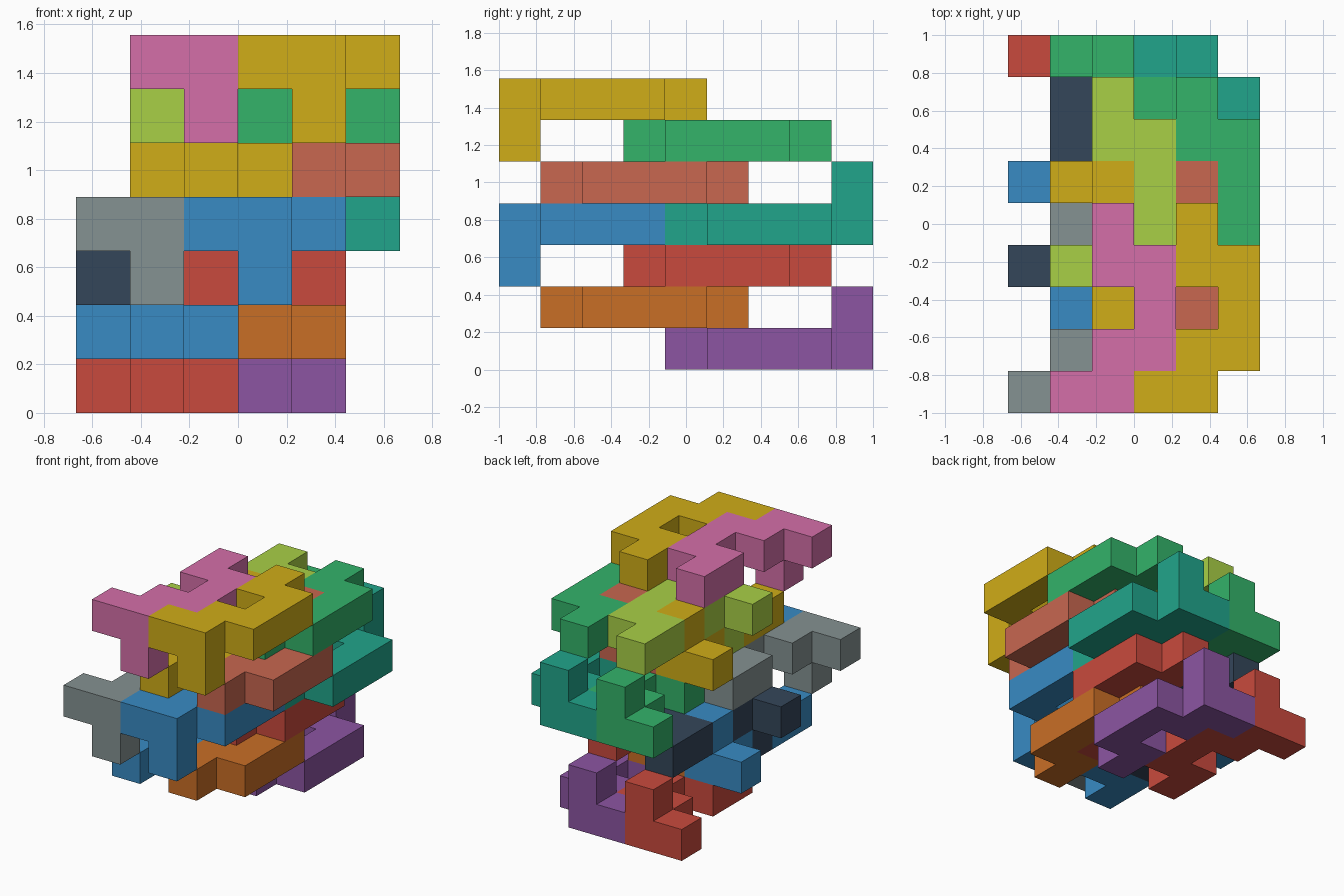
import bpy, bmesh
from math import pi
from mathutils import Matrix, Vector

if "Cube" in bpy.data.objects:
    bpy.data.objects.remove(bpy.data.objects["Cube"])

U = 2 / 9  # size of one cube cell

# One interlocking piece: a flat winding path of cells plus a hook one layer below
CELLS = [(0, 0, 0), (1, 0, 0), (1, 1, 0), (2, 1, 0), (2, 2, 0),
         (2, 3, 0), (1, 3, 0), (1, 4, 0), (1, 0, -1)]


def rgb(code):
    """Hex colour to linear values."""
    parts = [int(code[i:i + 2], 16) / 255 for i in (0, 2, 4)]
    return [c / 12.92 if c <= 0.04045 else ((c + 0.055) / 1.055) ** 2.4 for c in parts] + [1]


def piece_mesh(name):
    """Outer skin of the joined cells, merged into large flat faces."""
    bm = bmesh.new()
    for cell in CELLS:
        for axis in range(3):
            for sign in (-1, 1):
                n = Vector((0, 0, 0))
                n[axis] = sign
                if tuple(int(a + b) for a, b in zip(cell, n)) in CELLS:
                    continue
                s = Vector((0, 0, 0))
                s[(axis + 1) % 3] = 1
                t = n.cross(s)
                c = Vector(cell) + n / 2
                corners = [c + (a * s + b * t) / 2 for a, b in ((-1, -1), (1, -1), (1, 1), (-1, 1))]
                bm.faces.new([bm.verts.new(p * U) for p in corners])
    bmesh.ops.remove_doubles(bm, verts=bm.verts, dist=1e-4)
    bmesh.ops.dissolve_limit(bm, angle_limit=0.01, verts=bm.verts, edges=bm.edges)
    bmesh.ops.recalc_face_normals(bm, faces=bm.faces)
    mesh = bpy.data.meshes.new(name)
    bm.to_mesh(mesh)
    bm.free()
    return mesh


def piece(name, color, col, row, layer, flipped):
    """Place a piece by its first cell; flipped pieces hook upward at the back."""
    mesh = piece_mesh(name)
    if flipped:
        mesh.transform(Matrix.Rotation(pi, 4, 'X'))
    mat = bpy.data.materials.get(color) or bpy.data.materials.new(color)
    mat.diffuse_color = rgb(COLORS[color])
    mat.use_nodes = True
    mat.node_tree.nodes["Principled BSDF"].inputs["Base Color"].default_value = mat.diffuse_color
    mesh.materials.append(mat)
    obj = bpy.data.objects.new(name, mesh)
    obj.location = ((col - 2.5) * U, (row - 4) * U, (layer + 0.5) * U)
    bpy.context.collection.objects.link(obj)


COLORS = {"red": "C94A3D", "purple": "8C55A2", "blue": "388BC4", "orange": "C96E26",
          "dark": "34465A", "grey": "859292", "green": "33B36A", "teal": "21A58B",
          "yellow": "D0AD18", "coral": "C86750", "lime": "A9D046", "pink": "D56FA9"}

# Each row: layer, first column, first row, flipped, left colour, right colour
LAYERS = [(0, 0, 8, True, "red", "purple"),
          (1, 0, 5, True, "blue", "orange"),
          (2, 0, 3, False, "dark", "red"),
          (3, 0, 0, False, "grey", "blue"),
          (3, 1, 8, True, "green", "teal"),
          (4, 1, 5, True, "yellow", "coral"),
          (5, 1, 3, False, "lime", "green"),
          (6, 1, 0, False, "pink", "yellow")]

for layer, col, row, flipped, *pair in LAYERS:
    for i, color in enumerate(pair):
        piece(f"{color}_piece_layer_{layer}", color, col + 2 * i, row, layer, flipped)
